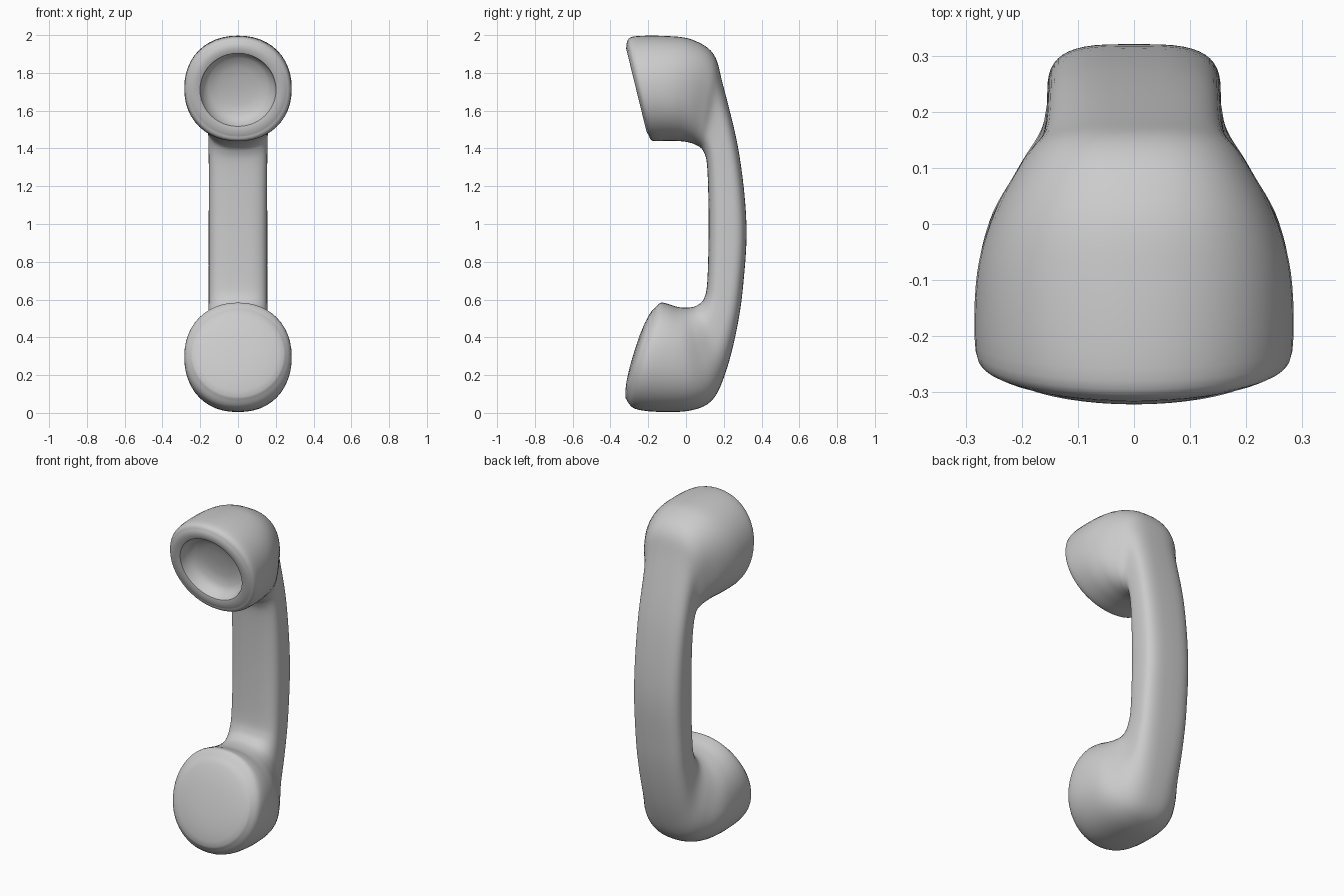
import bpy, bmesh, math
from mathutils import Vector

if "Cube" in bpy.data.objects:
    bpy.data.objects.remove(bpy.data.objects["Cube"])

SIDES = 48
STEPS = 6

# Sections along the handset, earpiece to mouthpiece:
# inner y, inner z, outer y, outer z, half width, squareness
SECTIONS = [
    (-0.195, 1.465, -0.315, 1.955, 0.255, 2.0),
    (-0.175, 1.440, -0.280, 1.992, 0.282, 2.1),
    (-0.08, 1.440, -0.10, 1.995, 0.280, 2.2),
    (0.00, 1.435, 0.035, 1.975, 0.250, 2.3),
    (0.06, 1.415, 0.145, 1.900, 0.200, 2.6),
    (0.095, 1.380, 0.195, 1.740, 0.163, 3.0),
    (0.113, 1.290, 0.280, 1.380, 0.155, 3.4),
    (0.120, 1.000, 0.320, 1.000, 0.155, 3.4),
    (0.113, 0.700, 0.303, 0.680, 0.155, 3.4),
    (0.095, 0.605, 0.270, 0.450, 0.157, 3.2),
    (0.060, 0.570, 0.215, 0.230, 0.170, 2.8),
    (0.02, 0.558, 0.145, 0.075, 0.210, 2.5),
    (-0.04, 0.560, 0.035, 0.015, 0.260, 2.3),
    (-0.10, 0.578, -0.13, 0.005, 0.282, 2.2),
    (-0.135, 0.582, -0.27, 0.022, 0.280, 2.1),
    (-0.170, 0.550, -0.318, 0.075, 0.250, 2.0),
]


def blend(a, b, c, d, t):
    """Catmull-Rom blend between sections b and c."""
    return [0.5 * (2 * q + (r - p) * t + (2 * p - 5 * q + 4 * r - s) * t * t
                   + (3 * q - p - 3 * r + s) * t ** 3)
            for p, q, r, s in zip(a, b, c, d)]


def power(v, n):
    return math.copysign(abs(v) ** (2 / n), v)


def section_ring(s):
    iy, iz, oy, oz, w, n = s
    mid = Vector((0, (iy + oy) / 2, (iz + oz) / 2))
    half = Vector((0, (oy - iy) / 2, (oz - iz) / 2))
    ring = []
    for k in range(SIDES):
        a = 2 * math.pi * k / SIDES
        ring.append(mid + half * power(math.cos(a), n)
                    + Vector((w * power(math.sin(a), n), 0, 0)))
    return ring


def cap_rings(s, steps):
    """Scaled copies of an end section, pushed along the face normal (outward positive)."""
    ring = section_ring(s)
    mid = sum(ring, Vector()) / SIDES
    d = Vector((0, s[2] - s[0], s[3] - s[1])).normalized()
    out = Vector((0, -abs(d.z), d.y * (1 if d.z > 0 else -1)))
    return [[mid + (p - mid) * sc + out * off for p in ring] for sc, off in steps]


# Body rings
last = len(SECTIONS) - 1
body = []
for i in range(last):
    quad = [SECTIONS[max(0, min(last, j))] for j in range(i - 1, i + 3)]
    body += [section_ring(blend(*quad, t / STEPS)) for t in range(STEPS)]
body.append(section_ring(SECTIONS[-1]))

# Hollow earpiece and gently domed mouthpiece
dish = cap_rings(SECTIONS[0], [(0.9, 0.008), (0.79, 0), (0.74, -0.05),
                               (0.62, -0.075), (0.4, -0.09), (0.15, -0.095)])
dome = cap_rings(SECTIONS[-1], [(0.97, 0.006), (0.85, 0.015), (0.65, 0.024),
                                (0.4, 0.03), (0.15, 0.032)])
rings = dish[::-1] + body + dome

# Loft the handset
bm = bmesh.new()
loops = [[bm.verts.new(p) for p in r] for r in rings]
for a, b in zip(loops, loops[1:]):
    for k in range(SIDES):
        m = (k + 1) % SIDES
        bm.faces.new((a[k], a[m], b[m], b[k]))
bm.faces.new(loops[0])
bm.faces.new(loops[-1])
bmesh.ops.recalc_face_normals(bm, faces=bm.faces)
mesh = bpy.data.meshes.new("handset")
bm.to_mesh(mesh)
bm.free()
handset = bpy.data.objects.new("handset", mesh)
bpy.context.collection.objects.link(handset)

bpy.context.view_layer.objects.active = handset
handset.select_set(True)
bpy.ops.object.shade_smooth_by_angle(angle=math.radians(40))
